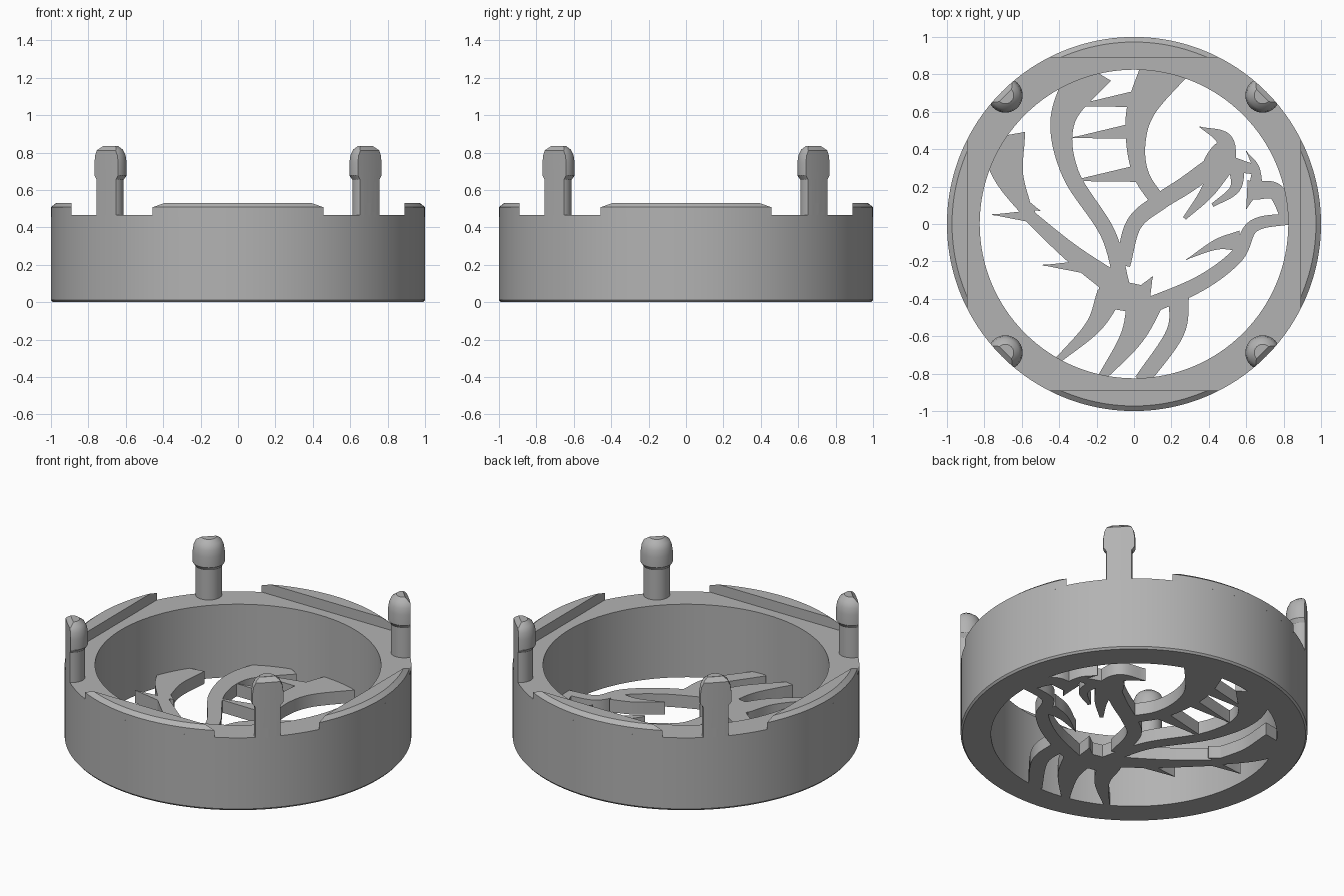
import bpy
import bmesh
import math
from mathutils import Vector

cube = bpy.data.objects.get("Cube")
if cube:
    bpy.data.objects.remove(cube)

grey = bpy.data.materials.new("plain_grey")
grey.use_nodes = True
grey.diffuse_color = (0.45, 0.45, 0.45, 1)
grey.node_tree.nodes["Principled BSDF"].inputs["Base Color"].default_value = grey.diffuse_color

RIM_INNER = 0.825
RIM_TOP = 0.465
BEVELLED = 0.973
GRILLE_TOP = 0.08
TAB_CHORD = 0.89
PIN_OFFSET = 0.688


def finish(name, bm):
    """Turn a bmesh into a coloured object."""
    bmesh.ops.remove_doubles(bm, verts=bm.verts, dist=1e-5)
    bmesh.ops.recalc_face_normals(bm, faces=bm.faces)
    mesh = bpy.data.meshes.new(name)
    bm.to_mesh(mesh)
    bm.free()
    mesh.materials.append(grey)
    obj = bpy.data.objects.new(name, mesh)
    bpy.context.collection.objects.link(obj)
    return obj


def select_only(obj):
    bpy.ops.object.select_all(action="DESELECT")
    obj.select_set(True)
    bpy.context.view_layer.objects.active = obj


def smooth(obj):
    select_only(obj)
    bpy.ops.object.shade_smooth_by_angle(angle=math.radians(32))


def boolean(target, other, operation):
    """Apply a boolean and discard the operand."""
    modifier = target.modifiers.new("combine", "BOOLEAN")
    modifier.operation = operation
    modifier.solver = "EXACT"
    modifier.object = other
    select_only(target)
    bpy.ops.object.modifier_apply(modifier=modifier.name)
    bpy.data.objects.remove(other)


def lathe(name, profile, steps, closed=False, centre=(0, 0)):
    """Spin a radius/height profile about a vertical axis."""
    bm = bmesh.new()
    verts = [bm.verts.new((r, 0, z)) for r, z in profile]
    edges = [bm.edges.new(pair) for pair in zip(verts, verts[1:])]
    if closed:
        edges.append(bm.edges.new((verts[-1], verts[0])))
    bmesh.ops.spin(bm, geom=verts + edges, cent=(0, 0, 0), axis=(0, 0, 1),
                   angle=math.tau, steps=steps)
    bmesh.ops.translate(bm, verts=bm.verts, vec=(*centre, 0))
    return finish(name, bm)


def rim_tab(name, turn):
    """Raised circular segment with a bevelled outer edge."""
    bm = bmesh.new()
    loops = []
    for radius, z in ((1, RIM_TOP - 0.01), (1, 0.508), (BEVELLED, 0.53)):
        half = math.acos(TAB_CHORD / radius)
        angles = [turn + half * (k / 12 - 1) for k in range(25)]
        loops.append([bm.verts.new((radius * math.cos(a), radius * math.sin(a), z))
                      for a in angles])
    for low, high in zip(loops, loops[1:]):
        for k in range(len(low)):
            bm.faces.new((low[k - 1], low[k], high[k], high[k - 1]))
    bm.faces.new(loops[0])
    bm.faces.new(loops[-1])
    return finish(name, bm)


def spline(points, steps=8):
    """Smooth path through the given points."""
    pts = [points[0] * 2 - points[1], *points, points[-1] * 2 - points[-2]]
    path = []
    for a, b, c, d in zip(pts, pts[1:], pts[2:], pts[3:]):
        for k in range(steps):
            t = k / steps
            path.append(b.lerp(c, t * t * (3 - 2 * t))
                        + (c - a) / 2 * t * (1 - t) ** 2
                        - (d - b) / 2 * t * t * (1 - t))
    return path + [points[-1]]


def stroke(name, points, start, end, ease=1):
    """Flat tapering bar along a path, measured in hundredths."""
    path = spline([Vector(p) / 100 for p in points])
    last = len(path) - 1
    left, right = [], []
    for i, p in enumerate(path):
        along = (path[min(i + 1, last)] - path[max(i - 1, 0)]).normalized()
        width = max(end + (start - end) * (1 - i / last) ** ease, 0.4) / 100
        side = Vector((-along.y, along.x)) * width / 2
        left.append(p + side)
        right.append(p - side)
    bm = bmesh.new()
    base = bm.faces.new([bm.verts.new((p.x, p.y, 0)) for p in left + right[::-1]])
    top = bmesh.ops.extrude_face_region(bm, geom=[base])["geom"]
    moved = [v for v in top if isinstance(v, bmesh.types.BMVert)]
    bmesh.ops.translate(bm, verts=moved, vec=(0, 0, GRILLE_TOP))
    pieces.append(finish(name, bm))


# Ring body
smooth(lathe("ring_body", [(RIM_INNER, 0), (0.99, 0), (1, 0.012),
                           (1, RIM_TOP), (RIM_INNER, RIM_TOP)], 128, closed=True))

# Four tabs on the rim
for quarter, side in enumerate(("left", "back", "right", "front")):
    smooth(rim_tab(side + "_rim_tab", quarter * math.pi / 2))

# Four round-headed pins, trimmed flush with the ring wall
pin_profile = [(0, 0.455), (0.077, 0.455), (0.077, 0.655), (0.093, 0.678),
               (0.093, 0.745), (0.087, 0.785), (0.073, 0.815), (0.045, 0.836), (0, 0.836)]
for x, side in ((1, "left"), (-1, "right")):
    for y, end in ((1, "back"), (-1, "front")):
        pin = lathe(f"{end}_{side}_pin", pin_profile, 40,
                    centre=(x * PIN_OFFSET, y * PIN_OFFSET))
        wall = lathe("pin_trimmer", [(0, 0.3), (1, 0.3), (1, 0.81), (BEVELLED, 0.835),
                                     (BEVELLED, 0.9), (0, 0.9)], 128)
        wall.hide_render = True
        boolean(pin, wall, "INTERSECT")
        smooth(pin)

# Pierced floor grille: overlapping tapered strokes merged into one plate
pieces = []

# Torso and legs
stroke("torso", [(-19, -36), (7, -41)], 16, 15)
stroke("torso_spike", [(3, -40), (10, -28)], 12, 0)
stroke("outer_leg", [(-13, -38), (-22, -55), (-42, -74)], 14, 3)
stroke("middle_leg", [(7, -38), (-1, -60), (-18, -83)], 21, 4)
stroke("inner_leg", [(24, -38), (22, -58), (4, -84)], 11, 8)

# Arm and claw
stroke("arm", [(5, -45), (35, -32), (55, -17), (64, -1), (85, 3)], 9, 6)
stroke("claw", [(57, -9), (44, -11), (28, -19)], 11, 0)

# Tail with two pairs of barbs
stroke("tail_fin", [(-71, 47), (-67, 26), (-57, 6)], 26, 6)
stroke("tail", [(-60, 8), (-34, -15), (-8, -34)], 6, 13)
for shift in (0, 27):
    stroke("rear_barb", [(shift - 53, 4 - shift), (shift - 76, 5 - shift)], 7, 0)
    stroke("front_barb", [(shift - 60, 11 - shift), (shift - 50, 7 - shift)], 7, 0)

# Wing ribs with cross bars
stroke("rear_rib", [(-23, 83), (-38, 56), (-34, 27), (-14, -5), (-6, -34)], 25, 8, ease=4)
stroke("front_rib", [(17, 85), (4, 62), (1, 43), (4, 26), (13, 12)], 26, 8, ease=3)
for height in (63, 46, 23):
    stroke("cross_bar", [(-34, height), (2, height + 4)], 0, 9)

# Neck, head, feathers and beak
stroke("neck", [(-6, -22), (0, 0), (14, 12), (28, 21), (46, 34)], 8, 10)
stroke("crest", [(35, 52), (48, 45), (46, 32)], 0, 18)
stroke("cheek_feather", [(27, 3), (39, 17), (48, 33)], 2, 13)
stroke("jaw_feather", [(42, 10), (54, 19), (55, 32)], 2, 9)
stroke("brow", [(48, 33), (65, 29)], 9, 5)
stroke("horn", [(60, 39), (65, 30), (65, 18)], 0, 8)
stroke("beak_tooth", [(65, 22), (60, 8)], 9, 0)
stroke("beak", [(64, 18), (76, 17), (83, 2)], 10, 8)

grille = pieces[0]
for piece in pieces[1:]:
    boolean(grille, piece, "UNION")
grille.name = "floor_grille"
smooth(grille)
